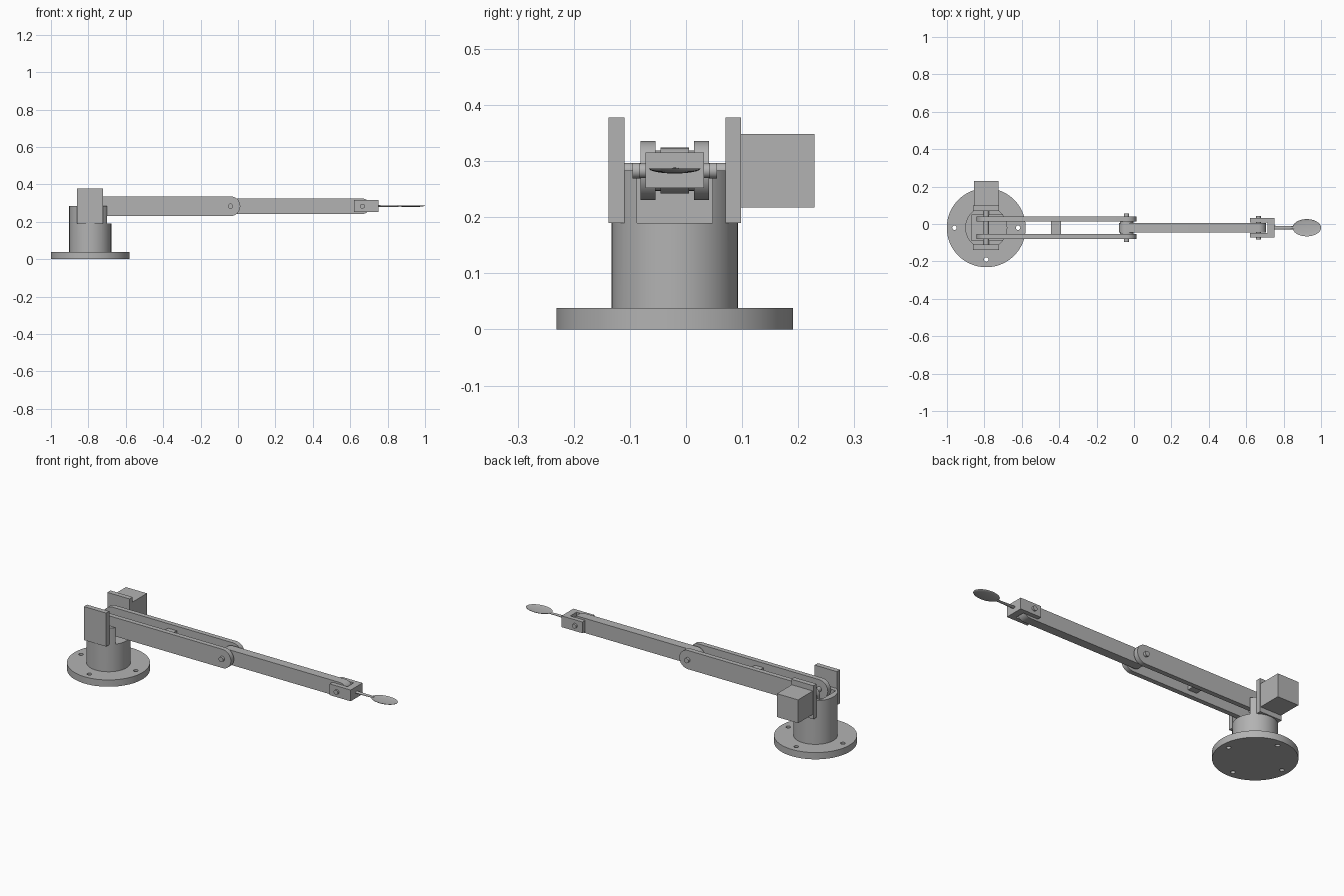
import bpy, bmesh
from math import pi, sin, cos
from mathutils import Matrix

cube = bpy.data.objects.get("Cube")
if cube:
    bpy.data.objects.remove(cube, do_unlink=True)

GREY = (0.45, 0.45, 0.45, 1)
mat = bpy.data.materials.new("plain grey")
mat.use_nodes = True
mat.diffuse_color = GREY
mat.node_tree.nodes["Principled BSDF"].inputs["Base Color"].default_value = GREY

CX, CY = -0.79, -0.02            # turning axis of the base, centre plane of the arm
ARM_Z = 0.283                    # height of all pivots
ELBOW, WRIST = -0.04, 0.665


def finish(name, bm):
    bmesh.ops.recalc_face_normals(bm, faces=bm.faces)
    mesh = bpy.data.meshes.new(name)
    bm.to_mesh(mesh)
    bm.free()
    mesh.materials.append(mat)
    ob = bpy.data.objects.new(name, mesh)
    bpy.context.collection.objects.link(ob)
    return ob


def box(name, x, y, z):
    bm = bmesh.new()
    bmesh.ops.create_cube(bm, size=1)
    for v in bm.verts:
        for i, (lo, hi) in enumerate((x, y, z)):
            v.co[i] = (lo + hi) / 2 + v.co[i] * (hi - lo)
    return finish(name, bm)


def post(name, x, y, r, z0, z1, sides=64):
    bm = bmesh.new()
    bmesh.ops.create_cone(bm, cap_ends=True, segments=sides, radius1=r, radius2=r, depth=z1 - z0,
                          matrix=Matrix.Translation((x, y, (z0 + z1) / 2)))
    return finish(name, bm)


def pin(name, x, r, y0, y1):
    bm = bmesh.new()
    m = Matrix.Translation((x, (y0 + y1) / 2, ARM_Z)) @ Matrix.Rotation(pi / 2, 4, 'X')
    bmesh.ops.create_cone(bm, cap_ends=True, segments=32, radius1=r, radius2=r, depth=y1 - y0, matrix=m)
    return finish(name, bm)


def link(name, x0, x1, r, y0, y1, n=16):
    """Flat bar with round ends centred on x0 and x1."""
    bm = bmesh.new()
    ring = []
    for cx, start in ((x1, -pi / 2), (x0, pi / 2)):
        for i in range(n + 1):
            a = start + pi * i / n
            ring.append(bm.verts.new((cx + r * cos(a), y0, ARM_Z + r * sin(a))))
    face = bm.faces.new(ring)
    ext = bmesh.ops.extrude_face_region(bm, geom=[face])["geom"]
    bmesh.ops.translate(bm, vec=(0, y1 - y0, 0), verts=[v for v in ext if isinstance(v, bmesh.types.BMVert)])
    return finish(name, bm)


def cut(ob, *cutters):
    for c in cutters:
        mod = ob.modifiers.new("cut", 'BOOLEAN')
        mod.operation, mod.solver, mod.object = 'DIFFERENCE', 'EXACT', c
        bpy.context.view_layer.objects.active = ob
        bpy.ops.object.modifier_apply(modifier=mod.name)
        bpy.data.objects.remove(c, do_unlink=True)
    return ob


# Base flange with four bolt holes
flange = post("base_flange", CX, CY, 0.211, 0, 0.038, 96)
cut(flange, *[post("hole_cutter", CX + 0.17 * cos(k * pi / 2), CY + 0.17 * sin(k * pi / 2),
                   0.012, -0.1, 0.1, 24) for k in range(4)])

# Pedestal, flattened at the sides and slotted for the arm, closed at the back
pedestal = post("pedestal", CX, CY, 0.1125, 0.038, ARM_Z)
cut(pedestal,
    box("slot_cutter", (-0.87, -0.5), (CY - 0.067, CY + 0.067), (0.19, 0.5)),
    box("flat_cutter", (-1, -0.5), (CY + 0.094, CY + 0.3), (0.19, 0.5)),
    box("flat_cutter", (-1, -0.5), (CY - 0.3, CY - 0.094), (0.19, 0.5)))

# Side plates and motor
for side, s in (("left", 1), ("right", -1)):
    ys = sorted((CY + s * 0.09, CY + s * 0.118))
    box("side_plate_" + side, (-0.86, -0.722), ys, (0.19, 0.378))
box("motor", (-0.856, -0.725), (CY + 0.118, 0.229), (0.217, 0.348))

# Upper arm: two bars and a cross brace
for side, s in (("left", 1), ("right", -1)):
    ys = sorted((CY + s * 0.034, CY + s * 0.061))
    link("upper_arm_bar_" + side, CX, ELBOW, 0.0525, *ys)
box("cross_brace", (-0.444, -0.39), (CY - 0.036, CY + 0.036), (0.256, 0.31))

# Forearm with a wide elbow hub
link("forearm", ELBOW, WRIST, 0.041, CY - 0.025, CY + 0.025)
pin("elbow_hub", ELBOW, 0.036, CY - 0.034, CY + 0.034)

# Wrist fork
fork = box("wrist_fork", (0.62, 0.75), (CY - 0.0525, CY + 0.0525), (0.252, 0.315))
cut(fork, box("fork_cutter", (0.5, 0.713), (CY - 0.028, CY + 0.028), (0, 1)))

# Pivots
pin("shoulder_shaft", CX, 0.014, CY - 0.1, CY + 0.1)
pin("elbow_pin", ELBOW, 0.014, CY - 0.075, CY + 0.075)
pin("wrist_pin", WRIST, 0.013, CY - 0.063, CY + 0.063)

# Spoon: tapered handle and a shallow dished bowl
bm = bmesh.new()
bmesh.ops.create_cone(bm, cap_ends=True, segments=24, radius1=0.011, radius2=0.008, depth=0.115,
                      matrix=Matrix.Translation((0.8, CY, ARM_Z)) @ Matrix.Diagonal((1, 1, 0.5, 1))
                      @ Matrix.Rotation(pi / 2, 4, 'Y'))
finish("spoon_handle", bm)

bm = bmesh.new()
bmesh.ops.create_uvsphere(bm, u_segments=48, v_segments=16, radius=1)
for v in bm.verts:
    depth = -0.009 if v.co.z < 0 else -0.005
    v.co = (0.924 + v.co.x * 0.076, CY + v.co.y * 0.046, 0.287 + abs(v.co.z) * depth)
finish("spoon_bowl", bm)

# Smooth round surfaces, sharp edges
for ob in bpy.context.collection.objects:
    ob.select_set(ob.type == 'MESH')
bpy.context.view_layer.objects.active = flange
bpy.ops.object.shade_smooth_by_angle(angle=pi / 6)
